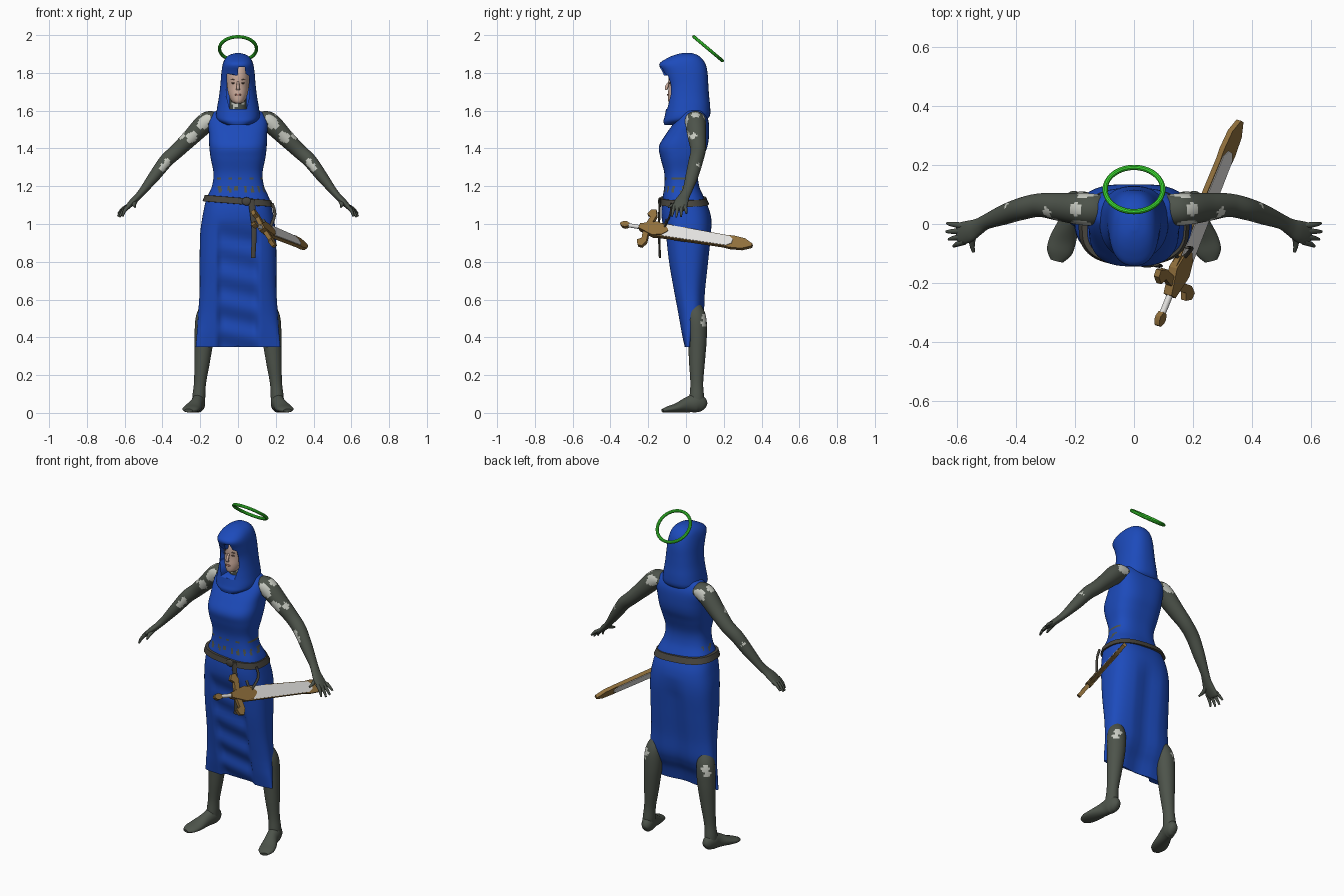
import bpy, bmesh
from math import sin, cos, pi, radians, copysign
from mathutils import Vector, Matrix

old = bpy.data.objects.get("Cube")
if old:
    bpy.data.objects.remove(old)


def material(name, *rgb):
    m = bpy.data.materials.new(name)
    m.use_nodes = True
    m.diffuse_color = (*rgb, 1)
    m.node_tree.nodes["Principled BSDF"].inputs["Base Color"].default_value = (*rgb, 1)
    return m


BLUE = material("blue cloth", .012, .07, .5)
SUIT = material("grey green suit", .075, .088, .07)
PATCH = material("pale patch", .58, .6, .54)
SKIN = material("skin", .6, .41, .33)
GREEN = material("halo green", .05, .8, .035)
GOLD = material("bronze", .28, .16, .045)
STEEL = material("steel", .76, .75, .73)
LEATHER = material("leather", .065, .06, .048)
LIPS = material("lips", .42, .19, .15)
DARK = material("brow brown", .16, .1, .075)


def finish(name, bm, mat, angle=50):
    bmesh.ops.recalc_face_normals(bm, faces=bm.faces)
    mesh = bpy.data.meshes.new(name)
    bm.to_mesh(mesh)
    bm.free()
    ob = bpy.data.objects.new(name, mesh)
    bpy.context.collection.objects.link(ob)
    mesh.materials.append(mat)
    bpy.ops.object.select_all(action='DESELECT')
    ob.select_set(True)
    bpy.context.view_layer.objects.active = ob
    bpy.ops.object.shade_smooth_by_angle(angle=radians(angle))
    return ob


def smooth(rows, n):
    """Catmull-Rom interpolation between rows of numbers."""
    out = []
    for i in range(len(rows) - 1):
        a, b, c, d = (rows[max(0, min(len(rows) - 1, i + k))] for k in (-1, 0, 1, 2))
        for j in range(n):
            t = j / n
            out.append([q + t * (r - p) / 2 + t * t * (p - 2.5 * q + 2 * r - s / 2)
                        + t ** 3 * (s - p + 3 * (q - r)) / 2
                        for p, q, r, s in zip(a, b, c, d)])
    return out + [list(rows[-1])]


def skin_rings(name, rings, mat, angle=50):
    bm = bmesh.new()
    loops = [[bm.verts.new(p) for p in ring] for ring in rings]
    n = len(loops[0])
    for a, b in zip(loops, loops[1:]):
        for i in range(n):
            bm.faces.new((a[i], a[(i + 1) % n], b[(i + 1) % n], b[i]))
    bm.faces.new(loops[0])
    bm.faces.new(loops[-1])
    return finish(name, bm, mat, angle)


def upright(name, rows, mat, n=4, seg=56, e=.85, shape=lambda p: p):
    """Stack of level rounded sections: height, half width, front, back."""
    rings = []
    for z, hw, yf, yb in smooth(rows, n):
        ring = []
        for k in range(seg):
            c, s = cos(2 * pi * k / seg), sin(2 * pi * k / seg)
            x = hw * copysign(abs(c) ** e, c)
            y = (yf + yb) / 2 + (yb - yf) / 2 * copysign(abs(s) ** e, s)
            ring.append(shape(Vector((x, y, z))))
        rings.append(ring)
    return skin_rings(name, rings, mat)


def limb(name, rows, mat, side=(0, 1, 0), n=4, seg=20, flip=1):
    """Tube along x, y, z with a thickness radius and a side radius."""
    rows = smooth(rows, n)
    path = [Vector(r[:3]) for r in rows]
    rings = []
    for i, (p, r) in enumerate(zip(path, rows)):
        t = (path[min(i + 1, len(path) - 1)] - path[max(i - 1, 0)]).normalized()
        u = t.cross(Vector(side)).normalized()
        v = u.cross(t)
        ring = [p + u * r[3] * cos(a) + v * r[4] * sin(a)
                for a in (2 * pi * k / seg for k in range(seg))]
        rings.append([Vector((q.x * flip, q.y, q.z)) for q in ring])
    return skin_rings(name, rings, mat)


def prism(name, points, depth, mat, matrix):
    """Flat outline extruded evenly about its own plane."""
    rings = [[matrix @ Vector((a, b, h)) for a, b in points] for h in (-depth / 2, depth / 2)]
    return skin_rings(name, rings, mat, 30)


def ball(name, loc, size, mat):
    bm = bmesh.new()
    bmesh.ops.create_uvsphere(bm, u_segments=16, v_segments=10, radius=1,
                              matrix=Matrix.Translation(loc) @ Matrix.Diagonal((*size, 1)))
    return finish(name, bm, mat)


def patch(ob, spots, flip=1):
    """Recolour faces close to the listed spots."""
    ob.data.materials.append(PATCH)
    for f in ob.data.polygons:
        c = f.center
        q = Vector((c.x * flip, c.y, c.z))
        wobble = .005 * sin(c.z * 200) * cos(c.y * 160)
        if any((q - Vector(s[:3])).length < s[3] + wobble for s in spots):
            f.material_index = 1


# Gown with a sunken, creased front panel
def drape(p):
    low = min(1, max(0, (1.02 - p.z) / .12))
    edge = min(1, max(0, (.115 - abs(p.x)) / .025))
    if p.y < .02:
        p.y += low * edge * (.02 + .007 * sin(p.z * 42 + p.x * 9))
    else:
        p.y -= low * .015 * max(0, 1 - abs(p.x) / .09)
    return p


gown = upright("gown", [
    (1.62, .06, -.01, .08), (1.59, .13, -.02, .1), (1.54, .156, -.06, .12),
    (1.47, .154, -.11, .122), (1.41, .152, -.143, .113), (1.35, .145, -.135, .09),
    (1.27, .13, -.115, .065), (1.2, .138, -.115, .07), (1.13, .168, -.125, .1),
    (1.05, .186, -.13, .13), (.95, .2, -.118, .137), (.8, .203, -.1, .122),
    (.65, .203, -.072, .105), (.54, .21, -.05, .098), (.48, .214, -.038, .08),
    (.42, .218, -.025, .05), (.35, .224, -.008, .03)], BLUE, n=6, seg=88, e=.74, shape=drape)
# Worn gaps along the hem of the bodice
gown.data.materials.append(SUIT)
for f in gown.data.polygons:
    c = f.center
    if c.y < .03 and ((abs(c.z - 1.185) < .016 and sin(c.x * 150 + c.y * 90) > .45)
                      or (abs(c.z - 1.24) < .007 and sin(c.x * 110) > .5)):
        f.material_index = 1

# Hood with the face opening cut out
hood = upright("hood", [
    (1.905, .012, -.02, .03), (1.895, .045, -.06, .06), (1.875, .068, -.105, .085),
    (1.845, .081, -.142, .104), (1.8, .088, -.122, .114), (1.74, .093, -.1, .118),
    (1.68, .1, -.098, .122), (1.62, .11, -.104, .128), (1.57, .116, -.113, .125),
    (1.545, .102, -.119, .09), (1.525, .06, -.115, 0)], BLUE)
facing = Matrix.Translation((0, -.13, 0)) @ Matrix.Rotation(pi / 2, 4, 'X')
cutter = prism("face_cutter", [
    (-.058, 1.795), (-.002, 1.785), (.002, 1.83), (.036, 1.83), (.04, 1.795), (.058, 1.785),
    (.062, 1.68), (.045, 1.61), (-.045, 1.61), (-.062, 1.68)], .3, BLUE, facing)
cutter.hide_render = True
bpy.context.view_layer.objects.active = hood
cut = hood.modifiers.new("opening", 'BOOLEAN')
cut.operation = 'DIFFERENCE'
cut.object = cutter
bpy.ops.object.modifier_apply(modifier=cut.name)
bpy.data.objects.remove(cutter)

# Head, neck and features
upright("head", [
    (1.638, .015, -.085, -.02), (1.65, .034, -.094, 0), (1.685, .05, -.096, .03),
    (1.73, .058, -.092, .06), (1.79, .06, -.092, .07), (1.84, .05, -.07, .06),
    (1.86, .02, -.03, .03)], SKIN, seg=32, e=1)
neck = limb("neck", [(0, .02, 1.53, .06, .055), (0, -.005, 1.59, .046, .045),
                     (0, -.01, 1.67, .044, .042)], SUIT, n=8, seg=28)
patch(neck, [(-.02, -.05, 1.635, .02), (.03, -.045, 1.64, .012)])
limb("nose", [(0, -.088, 1.755, .004, .006), (0, -.103, 1.725, .009, .008),
              (0, -.102, 1.71, .005, .011)], SKIN, side=(1, 0, 0), seg=12)
ball("mouth", (0, -.096, 1.684), (.018, .005, .005), LIPS)
for s, tag in ((1, "left"), (-1, "right")):
    ball(tag + "_eye", (.026 * s, -.086, 1.746), (.01, .004, .004), DARK)
    ball(tag + "_brow", (.027 * s, -.086, 1.764), (.014, .004, .0025), DARK)

# Arms, hands, legs and feet
for s, tag in ((1, "left"), (-1, "right")):
    arm = limb(tag + "_arm", [
        (.11, .05, 1.55, .04, .05), (.165, .05, 1.54, .053, .055),
        (.25, .058, 1.458, .045, .048), (.32, .064, 1.39, .039, .04),
        (.38, .052, 1.335, .037, .038), (.44, .032, 1.257, .031, .034),
        (.5, .008, 1.18, .021, .026), (.53, -.01, 1.145, .018, .029),
        (.56, -.025, 1.115, .017, .037), (.59, -.032, 1.085, .012, .037),
        (.6, -.034, 1.075, .006, .03)], SUIT, n=9, seg=40, flip=s)
    patch(arm, [(.185, 0, 1.53, .032), (.17, .0, 1.56, .025), (.245, .012, 1.46, .03),
                (.2, .05, 1.58, .022), (.16, .105, 1.55, .035), (.375, .015, 1.325, .02),
                (.395, .012, 1.3, .02), (.42, .06, 1.31, .016), (.29, .04, 1.46, .02)], s)
    tips = ((.634, .002, 1.055), (.636, -.026, 1.04), (.628, -.052, 1.036), (.612, -.075, 1.04))
    for i, tip in enumerate(tips):
        root = Vector((.575, -.006 - i * .018, 1.1))
        mid = root.lerp(Vector(tip), .55) + Vector((.004, 0, .004))
        limb(f"{tag}_finger_{i + 1}", [(*root, .011, .011), (*mid, .009, .009),
             (*tip, .005, .005)], SUIT, seg=10, flip=s)
    limb(tag + "_thumb", [(.54, -.02, 1.13, .013, .013), (.55, -.06, 1.105, .011, .011),
         (.545, -.095, 1.09, .005, .005)], SUIT, side=(1, 0, 0), seg=10, flip=s)
    leg = limb(tag + "_leg", [
        (.14, .02, .64, .03, .03), (.155, .035, .57, .04, .042), (.172, .055, .5, .052, .052),
        (.179, .06, .4, .051, .05), (.19, .058, .27, .041, .042),
        (.201, .057, .16, .032, .034), (.207, .057, .09, .034, .038),
        (.21, .055, .04, .034, .04)], SUIT, n=8, seg=36, flip=s)
    patch(leg, [(.2, .105, .5, .025), (.212, .095, .47, .02)], s)
    limb(tag + "_foot", [
        (.2, .105, .035, .016, .014), (.203, .09, .042, .038, .028),
        (.21, .055, .052, .05, .036), (.22, .01, .043, .041, .035),
        (.24, -.05, .026, .025, .045), (.254, -.095, .018, .017, .043),
        (.262, -.125, .012, .009, .022)], SUIT, side=(1, 0, 0), flip=s)


# Belt, hanging strap and sword straps
def slope(p):
    p.z -= p.x * .08
    return p


upright("belt", [(1.14, .166, -.125, .094), (1.139, .176, -.136, .107), (1.106, .188, -.14, .122),
                 (1.105, .172, -.125, .1)], LEATHER, n=1, e=.76, shape=slope)
limb("hanging_strap", [(.07, -.138, 1.13, .006, .018), (.085, -.143, .98, .006, .014),
                       (.08, -.138, .82, .006, .012)], LEATHER, side=(1, 0, 0), seg=8)
for i, x in enumerate((.1, .18)):
    limb(f"sword_strap_{i + 1}", [(x, -.17 + x * .5, 1.11, .005, .008),
         (x + .015, -.12 + x * .2, 1.05, .005, .008), (.165, -.12, .97, .005, .008)],
         LEATHER, side=(1, 0, 0), seg=8)
ball("belt_buckle", (.045, -.14, 1.12), (.025, .008, .022), LEATHER)

# Sword: local x runs from pommel to tip, y across the blade, z through it
start, end = Vector((.08, -.345, 1)), Vector((.36, .35, .885))
along = (end - start).normalized()
flat = along.cross(Vector((0, 0, 1))).normalized()
up = flat.cross(along)
normal = flat * cos(radians(35)) + up * sin(radians(35))
across = normal.cross(along)
sword = Matrix.Translation(start) @ Matrix((along, across, normal)).transposed().to_4x4()


def mirrored(half):
    return half + [(a, -b) for a, b in reversed(half)]


prism("sheath", mirrored([(.2, .042), (.6, .034), (.64, .038), (.71, .032), (.758, .008)]),
      .02, GOLD, sword)
prism("blade_panels", mirrored([(.25, .037), (.62, .03), (.645, .012)]), .026, STEEL, sword)
prism("guard_block", mirrored([(.11, .014), (.16, .03), (.2, .043), (.25, .03), (.275, .006)]),
      .034, GOLD, sword)
prism("cross_guard", mirrored([(.14, .03), (.148, .07), (.125, .085), (.14, .115), (.165, .118),
                               (.18, .085), (.172, .03)]), .022, GOLD, sword)
prism("pommel", mirrored([(0, .005), (.015, .016), (.03, .018), (.048, .01)]), .022, GOLD, sword)
limb("grip", [(*(sword @ Vector((t, 0, 0))), .011, .011) for t in (.04, .08, .13)],
     STEEL, side=(0, 0, 1), seg=12)

# Halo
bpy.ops.mesh.primitive_torus_add(major_radius=.098, minor_radius=.009, major_segments=56,
                                 minor_segments=10, location=(0, .117, 1.928),
                                 rotation=(radians(-40), 0, 0))
halo = bpy.context.object
halo.name = "halo"
halo.data.materials.append(GREEN)
bpy.ops.object.shade_smooth_by_angle()
